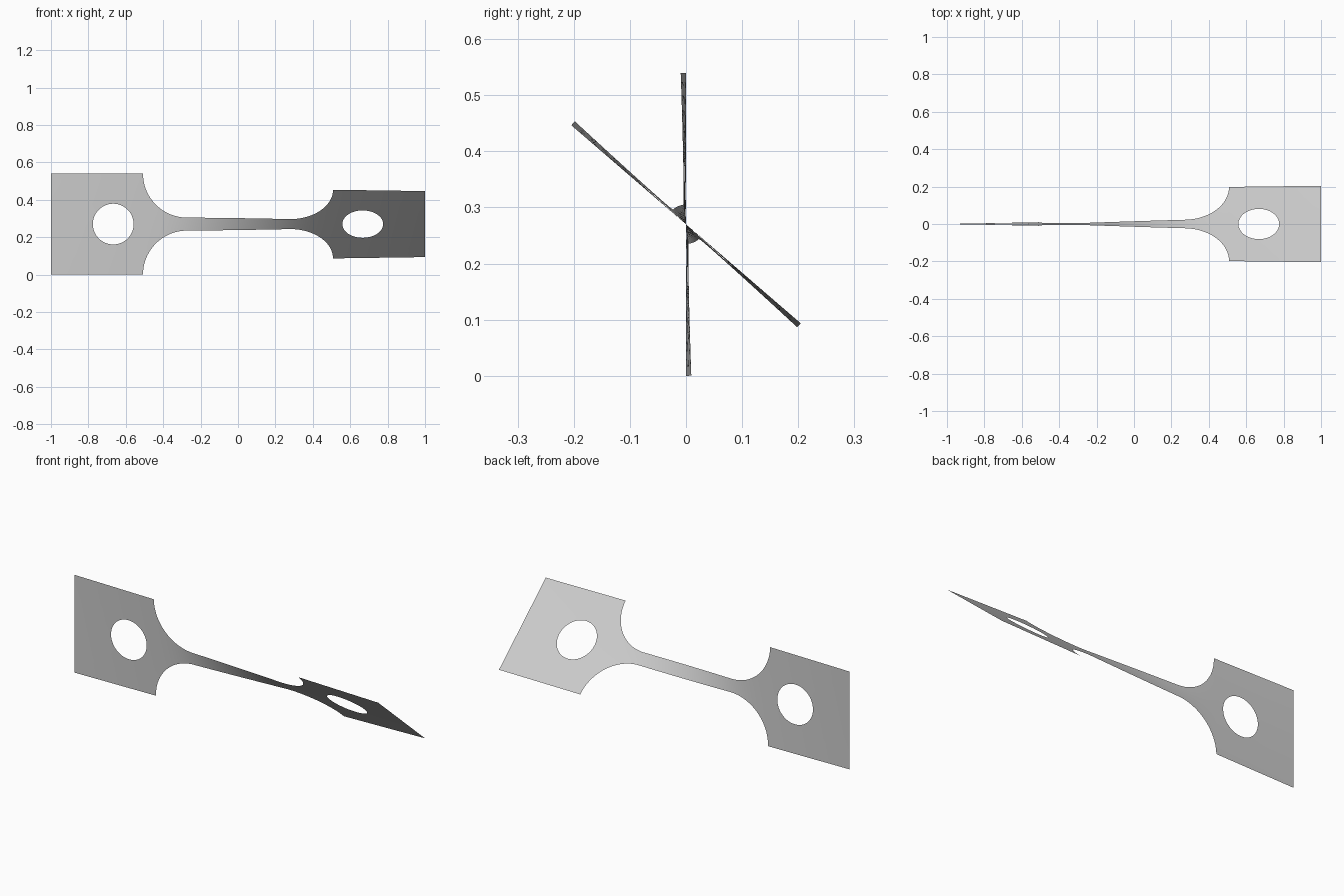
import bpy, bmesh, math

cube = bpy.data.objects.get("Cube")
if cube:
    bpy.data.objects.remove(cube, do_unlink=True)

HALF = 0.27            # half width of the grip ends, also centre height
R = 0.235              # fillet radius
X_FILLET = 0.273       # where the narrow gauge ends
X_GRIP = X_FILLET + R  # where the grip ends begin
HOLE_X, HOLE_R = 0.667, 0.109
TWIST = math.radians(49.2)
N = 20                 # divisions across the strip


def half_width(x):
    d = abs(x) - X_FILLET
    if d <= 0:
        return HALF - R
    if d >= R:
        return HALF
    return HALF - math.sqrt(R * R - d * d)


# Twist builds up fastest where the strip is narrowest
STEPS = 800
total = [0.0]
for i in range(STEPS):
    mid = -1 + 2 * (i + 0.5) / STEPS
    total.append(total[-1] + half_width(mid) ** -1.3)


def twist_at(x):
    f = min(max((x + 1) / 2 * STEPS, 0), STEPS - 1e-6)
    i = int(f)
    return TWIST * (total[i] + (total[i + 1] - total[i]) * (f - i)) / total[-1]


bm = bmesh.new()


def add_grid(rows, closed=False):
    """Skin rows of flat (x, s) points with quads."""
    verts = [[bm.verts.new((x, 0, s)) for x, s in row] for row in rows]
    for a, b in zip(verts, verts[1:]):
        n = len(a)
        for j in range(n if closed else n - 1):
            k = (j + 1) % n
            bm.faces.new((a[j], a[k], b[k], b[j]))


def cross_row(x, h):
    return [(x, h * (2 * j / N - 1)) for j in range(N + 1)]


# Narrow gauge with a fillet on each end
fillet = [(X_FILLET + R * math.cos(a), HALF - R * math.sin(a))
          for a in (math.pi / 2 * i / 24 for i in range(25))]
gauge = [(-X_FILLET + 2 * X_FILLET * i / 40, HALF - R) for i in range(1, 40)]
stations = [(-x, h) for x, h in fillet] + gauge + fillet[::-1]
add_grid([cross_row(x, h) for x, h in stations])

# Grip ends: rings running from the round hole out to the rectangle
corners = [(X_GRIP, -HALF), (1, -HALF), (1, HALF), (X_GRIP, HALF)]
outline = []
for (x0, s0), (x1, s1) in zip(corners, corners[1:] + corners[:1]):
    outline += [(x0 + (x1 - x0) * j / N, s0 + (s1 - s0) * j / N) for j in range(N)]
for side in (-1, 1):
    rings = []
    for k in range(7):
        t = k / 6
        ring = []
        for x, s in outline:
            a = math.atan2(s, x - HOLE_X)
            cx, cs = HOLE_X + HOLE_R * math.cos(a), HOLE_R * math.sin(a)
            ring.append((side * (cx + (x - cx) * t), cs + (s - cs) * t))
        rings.append(ring)
    add_grid(rings, closed=True)

bmesh.ops.remove_doubles(bm, verts=bm.verts, dist=0.0002)
bmesh.ops.recalc_face_normals(bm, faces=bm.faces)
bm.normal_update()
bm.faces.ensure_lookup_table()
if bm.faces[0].normal.y > 0:
    bmesh.ops.reverse_faces(bm, faces=bm.faces)

# Twist the flat strip about its long axis
for v in bm.verts:
    x, s, a = v.co.x, v.co.z, twist_at(v.co.x)
    v.co = (x, -s * math.sin(a), HALF + s * math.cos(a))
for f in bm.faces:
    f.smooth = True

mesh = bpy.data.meshes.new("twisted_strip")
bm.to_mesh(mesh)
bm.free()
strip = bpy.data.objects.new("twisted_strip", mesh)
bpy.context.collection.objects.link(strip)

# Plain grey metal
mat = bpy.data.materials.new("light_grey")
mat.use_nodes = True
grey = (0.6, 0.6, 0.6, 1)
mat.diffuse_color = grey
mat.node_tree.nodes["Principled BSDF"].inputs["Base Color"].default_value = grey
mesh.materials.append(mat)
